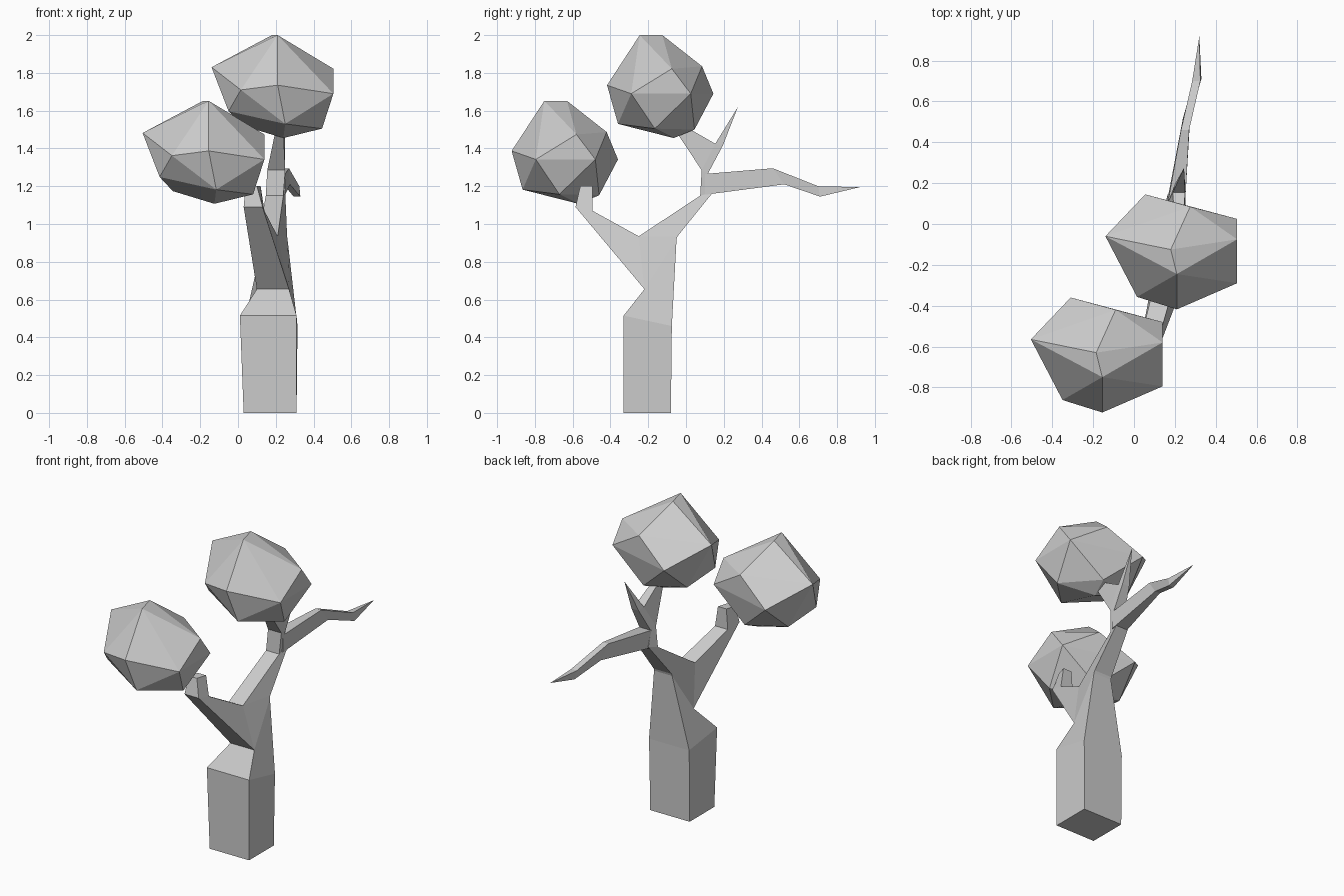
import bpy, bmesh

if "Cube" in bpy.data.objects:
    bpy.data.objects.remove(bpy.data.objects["Cube"])


def finish(bm, name):
    bmesh.ops.recalc_face_normals(bm, faces=bm.faces[:])
    me = bpy.data.meshes.new(name)
    bm.to_mesh(me)
    bm.free()
    ob = bpy.data.objects.new(name, me)
    bpy.context.collection.objects.link(ob)
    return ob


def limb(name, rings, tip=None):
    """Loft four-sided rings; each ring is two edges (y, z, x_min, x_max)."""
    bm = bmesh.new()
    loops = []
    for (ya, za, a0, a1), (yb, zb, b0, b1) in rings:
        pts = [(a0, ya, za), (a1, ya, za), (b1, yb, zb), (b0, yb, zb)]
        loops.append([bm.verts.new(p) for p in pts])
    for lo, hi in zip(loops, loops[1:]):
        for i in range(4):
            j = (i + 1) % 4
            bm.faces.new((lo[i], lo[j], hi[j], hi[i]))
    bm.faces.new(loops[0][::-1])
    if tip:
        t = bm.verts.new(tip)
        for i in range(4):
            bm.faces.new((loops[-1][i], loops[-1][(i + 1) % 4], t))
    else:
        bm.faces.new(loops[-1])
    return finish(bm, name)


# Shared edges where limbs meet
step = (-.22, .655, .10, .27)
crotch = (-.25, .935, .11, .21)
fork_front = (.083, 1.285, .155, .25)
fork_back = (.115, 1.265, .17, .25)
fork_top = (.155, 1.425, .19, .25)

# Trunk, running up into the rear branch
limb("trunk", [
    ((-.33, 0, .03, .31), (-.08, 0, .03, .31)),
    ((-.33, .515, .01, .31), (-.075, .46, .03, .315)),
    (step, (-.05, .92, .134, .262)),
    (crotch, (-.045, .935, .134, .26)),
    ((.075, 1.15, .147, .24), (.145, 1.17, .165, .25)),
    (fork_front, fork_back)])

# Front branch carrying the lower foliage
limb("front_branch", [
    (step, crotch),
    ((-.585, 1.09, .03, .13), (-.495, 1.07, .05, .14)),
    ((-.56, 1.2, .04, .10), (-.495, 1.2, .06, .12))])

# Bare rear branch
limb("rear_branch", [
    ((.10, 1.155, .16, .25), (.10, 1.265, .165, .25)),
    ((.52, 1.21, .24, .275), (.46, 1.295, .23, .27)),
    ((.71, 1.145, .295, .33), (.70, 1.20, .285, .325))],
    tip=(.32, .92, 1.195))

# Upper stem and twig
limb("upper_stem", [
    (fork_front, fork_top),
    ((-.06, 1.50, .20, .24), (-.01, 1.52, .20, .24))])
limb("twig", [
    (fork_front, fork_back),
    (fork_top, (.195, 1.415, .20, .25))],
    tip=(.245, .275, 1.62))

# Faceted foliage: one hull used twice
crown = [
    (.21, -.245, 2.0), (.18, -.125, 2.0), (.505, -.075, 1.822),
    (.505, -.29, 1.69), (.505, .025, 1.69), (.21, -.418, 1.735),
    (.015, -.357, 1.71), (-.14, -.06, 1.83), (.055, .145, 1.69),
    (.275, .085, 1.835), (.25, -.36, 1.53), (.445, -.165, 1.505),
    (.24, -.065, 1.455), (-.05, -.225, 1.597), (.27, .045, 1.50),
    (.02, -.04, 1.522)]
for name, (dx, dy, dz) in (("upper_foliage", (0, 0, 0)),
                           ("lower_foliage", (-.365, -.505, -.348))):
    bm = bmesh.new()
    for x, y, z in crown:
        bm.verts.new((x + dx, y + dy, z + dz))
    bmesh.ops.convex_hull(bm, input=bm.verts[:])
    finish(bm, name)
